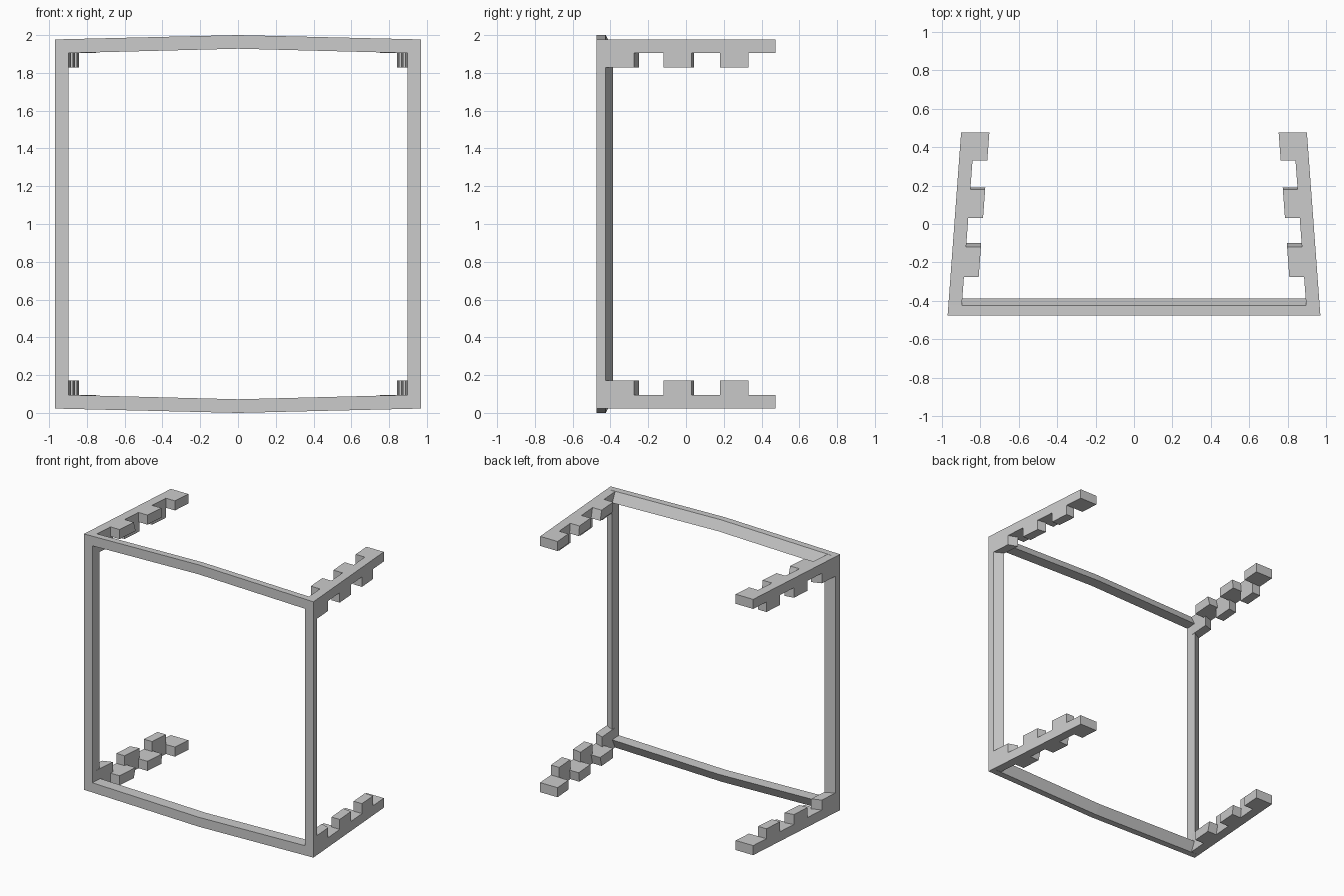
import bpy, bmesh

if "Cube" in bpy.data.objects:
    bpy.data.objects.remove(bpy.data.objects["Cube"])


def side_x(y):
    """Tapered outer side plane of the whole model."""
    return 0.97 - 0.0737 * (y + 0.475)


def finish(name, bm):
    """Turn a quarter model into an object mirrored left/right and up/down."""
    bmesh.ops.remove_doubles(bm, verts=bm.verts, dist=0.0005)
    bmesh.ops.recalc_face_normals(bm, faces=bm.faces)
    me = bpy.data.meshes.new(name)
    bm.to_mesh(me)
    bm.free()
    ob = bpy.data.objects.new(name, me)
    bpy.context.collection.objects.link(ob)
    ob.location.z = 1
    mod = ob.modifiers.new("mirror", 'MIRROR')
    mod.use_axis = (True, False, True)
    mod.merge_threshold = 0.0005
    return ob


def loft(bm, rings):
    """Join matching rings of points with side faces."""
    vs = [[bm.verts.new(p) for p in r] for r in rings]
    n = len(vs[0])
    for a, b in zip(vs, vs[1:]):
        for i in range(n):
            j = (i + 1) % n
            bm.faces.new((a[i], a[j], b[j], b[i]))
    return vs


# Front frame: bowed rail and straight post, with a chamfered back
F, B, D = -0.475, -0.425, -0.387
bm = bmesh.new()
stations = [  # outer x, outer z, inner x, inner z (z relative to mid height)
    (0, 1.0, 0, 0.928),
    (0.97, 0.977, 0.898, 0.905),
    (0.97, 0, 0.898, 0),
]
rings = []
for ox, oz, ix, iz in stations:
    bx = side_x(B) if ox else 0
    rings.append([(ox, F, oz), (ix, F, iz), (ix, D, iz), (bx, B, oz)])
loft(bm, rings)
finish("front_frame", bm)

# Arms: a comb shaped plate with inward tabs, plus upright tabs between them
TOP, LOW, TIP = 0.977, 0.904, 0.828
NARROW, WIDE = 0.07, 0.147
bm = bmesh.new()
inward = [(-0.275, -0.12, 0.02), (0.03, 0.18, 0.01), (0.33, 0.475, 0)]


def comb(z, slope):
    pts = [(side_x(B), B), (side_x(B) - NARROW, B)]
    for y0, y1, s in inward:
        e = y1 + s * slope
        pts += [(side_x(y0) - NARROW, y0), (side_x(y0) - WIDE, y0),
                (side_x(e) - WIDE, e)]
        if y1 < 0.47:
            pts.append((side_x(e) - NARROW, e))
    pts.append((side_x(0.475), 0.475))
    return [(x, y, z) for x, y in pts]


top, low = loft(bm, [comb(TOP, 0), comb(LOW, 1)])
bm.faces.new(top)
bm.faces.new(low)
finish("arm_plates", bm)

# Upright tabs with slightly skewed rear ends
bm = bmesh.new()
for y0, y1, skew in [(B, -0.275, 0.025), (-0.12, 0.03, 0.012), (0.18, 0.33, 0)]:
    plan = [(side_x(y0), y0), (side_x(y0) - NARROW, y0),
            (side_x(y1 + skew) - NARROW, y1 + skew), (side_x(y1), y1)]
    rings = loft(bm, [[(x, y, z) for x, y in plan] for z in (LOW, TIP)])
    bm.faces.new(rings[0])
    bm.faces.new(rings[1])
finish("arm_tabs", bm)
